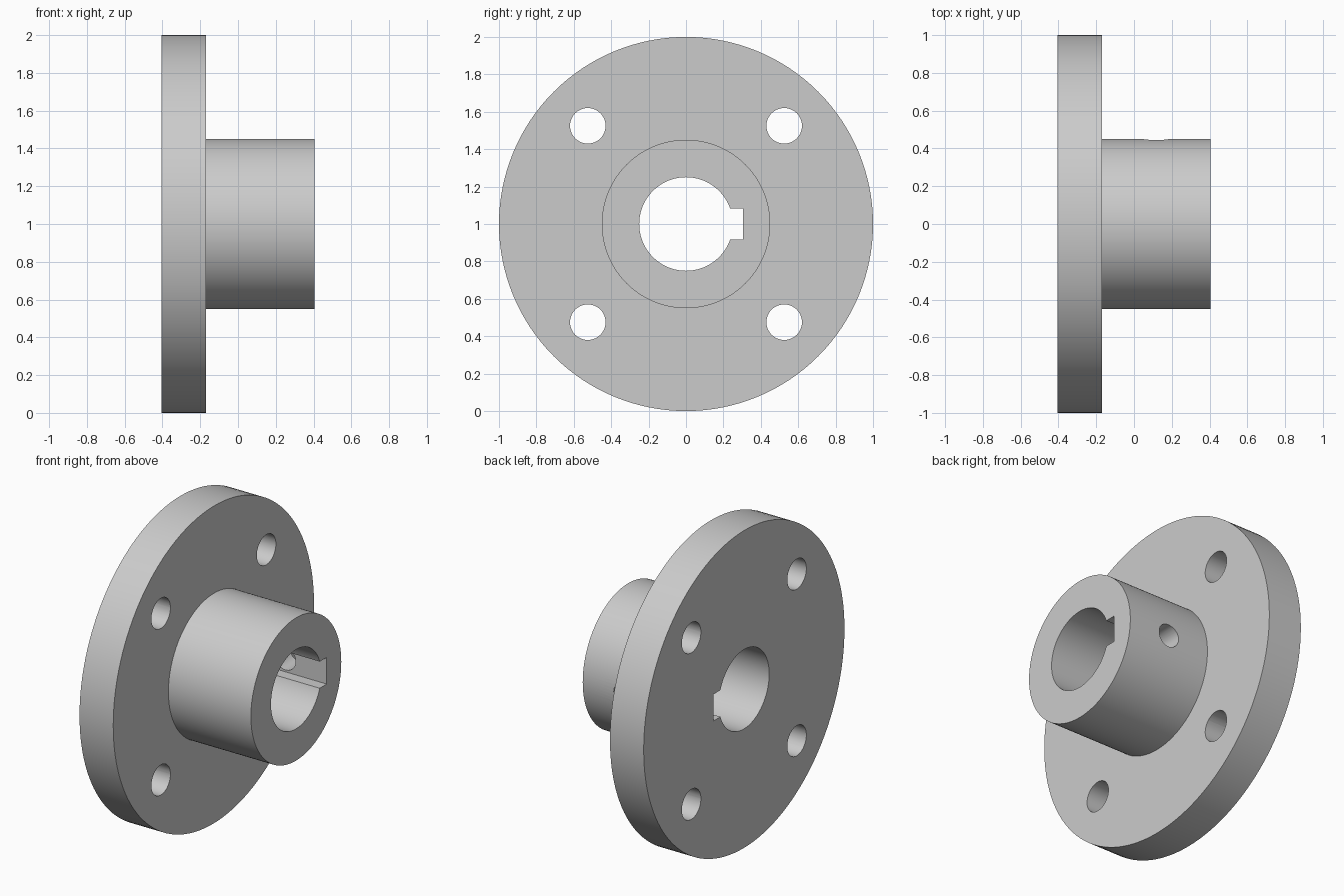
import bpy, bmesh, math
from mathutils import Vector

cube = bpy.data.objects.get("Cube")
if cube:
    bpy.data.objects.remove(cube, do_unlink=True)

# Main dimensions; the axis runs along x at height 1
FLANGE_BACK, FLANGE_FRONT, HUB_END = -0.405, -0.17, 0.405
FLANGE_R, HUB_R, BORE_R = 1.0, 0.45, 0.25
BOLT_OFFSET, BOLT_R = 0.525, 0.095
KEY_DEPTH, KEY_WIDTH = 0.305, 0.168
SCREW_X, SCREW_R = 0.117, 0.072
AXIS = Vector((0, 0, 1))

steel = bpy.data.materials.new("grey steel")
steel.use_nodes = True
GREY = (0.6, 0.6, 0.6, 1)
steel.diffuse_color = GREY
steel.node_tree.nodes["Principled BSDF"].inputs["Base Color"].default_value = GREY


def lathe(name, profile, steps=128):
    """Spin a closed (x, radius) profile around the axis."""
    bm = bmesh.new()
    verts = [bm.verts.new((x, 0, 1 + r)) for x, r in profile]
    edges = [bm.edges.new((a, b)) for a, b in zip(verts, verts[1:] + verts[:1])]
    bmesh.ops.spin(bm, geom=verts + edges, cent=AXIS, axis=(1, 0, 0),
                   angle=math.tau, steps=steps, use_duplicate=False)
    bmesh.ops.remove_doubles(bm, verts=bm.verts, dist=1e-4)
    bmesh.ops.recalc_face_normals(bm, faces=bm.faces)
    mesh = bpy.data.meshes.new(name)
    bm.to_mesh(mesh)
    bm.free()
    obj = bpy.data.objects.new(name, mesh)
    bpy.context.collection.objects.link(obj)
    return obj


def drill(location, radius, length, rotation):
    bpy.ops.mesh.primitive_cylinder_add(vertices=48, radius=radius, depth=length,
                                        location=location, rotation=rotation)
    return bpy.context.object


def cut(body, cutter):
    """Subtract the cutter from the body, then discard the cutter."""
    cutter.hide_render = True
    bpy.context.view_layer.objects.active = body
    mod = body.modifiers.new("cut", "BOOLEAN")
    mod.operation = "DIFFERENCE"
    mod.solver = "EXACT"
    mod.object = cutter
    bpy.ops.object.modifier_apply(modifier=mod.name)
    bpy.data.objects.remove(cutter, do_unlink=True)


# Flange, hub and bore as one turned body
body = lathe("flanged_hub", [
    (FLANGE_BACK, BORE_R), (FLANGE_BACK, FLANGE_R), (FLANGE_FRONT, FLANGE_R),
    (FLANGE_FRONT, HUB_R), (HUB_END, HUB_R), (HUB_END, BORE_R)])
body.data.materials.append(steel)

# Four bolt holes through the flange
for sy in (-1, 1):
    for sz in (-1, 1):
        place = ((FLANGE_BACK + FLANGE_FRONT) / 2, sy * BOLT_OFFSET, 1 + sz * BOLT_OFFSET)
        cut(body, drill(place, BOLT_R, 0.4, (0, math.pi / 2, 0)))

# Keyway along the full bore
bpy.ops.mesh.primitive_cube_add(size=1, location=(0, KEY_DEPTH / 2, 1))
key = bpy.context.object
key.scale = (1.2, KEY_DEPTH, KEY_WIDTH)
cut(body, key)

# Set screw hole through the hub wall into the keyway
cut(body, drill((SCREW_X, 0.4, 1), SCREW_R, 0.4, (math.pi / 2, 0, 0)))

# Smooth round walls with sharp rims
bpy.ops.object.select_all(action="DESELECT")
body.select_set(True)
bpy.context.view_layer.objects.active = body
bpy.ops.object.shade_smooth_by_angle(angle=math.radians(30))
